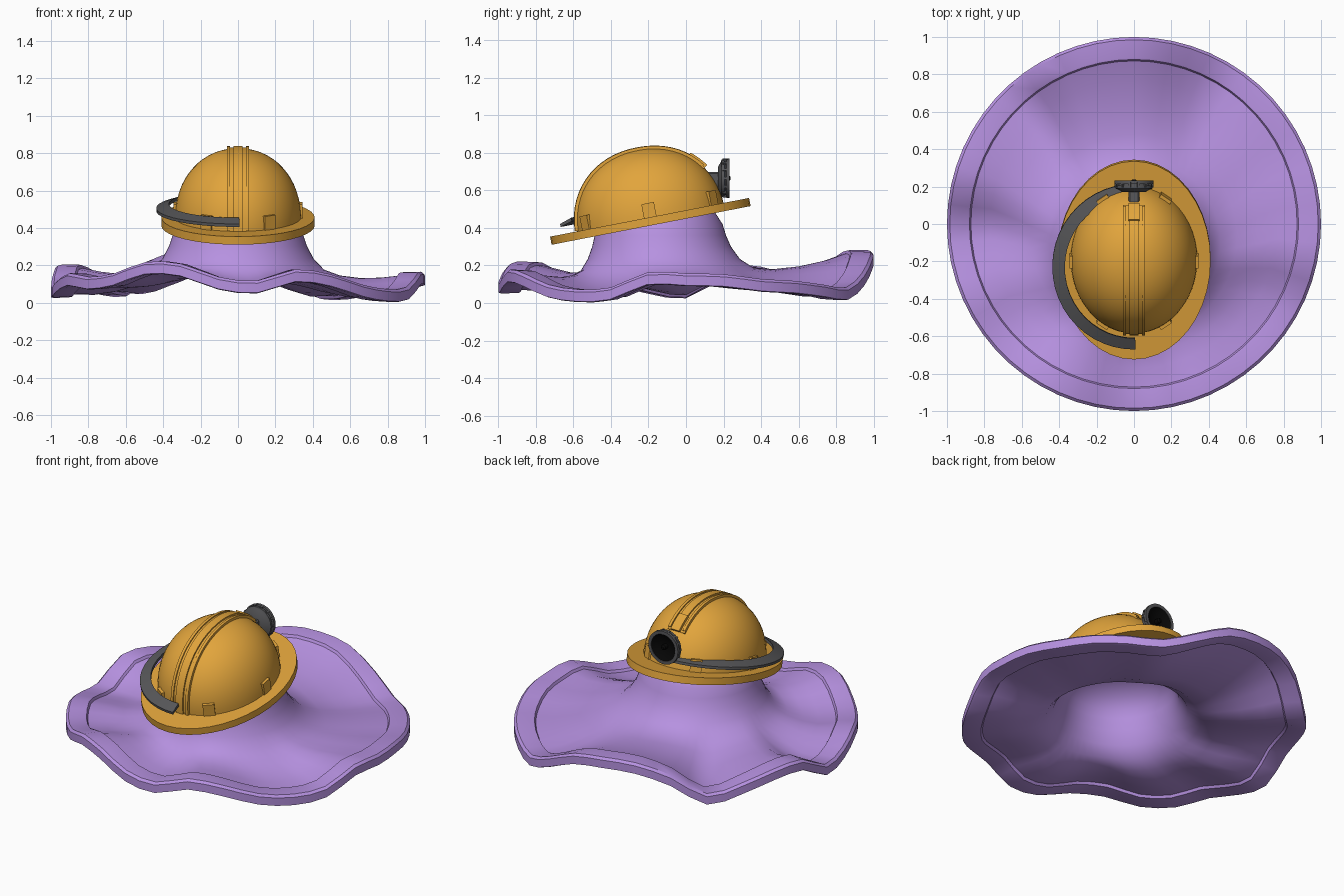
import bpy, bmesh
from math import sin, cos, pi, radians
from mathutils import Matrix, Vector

if "Cube" in bpy.data.objects:
    bpy.data.objects.remove(bpy.data.objects["Cube"])

TILT = Matrix.Translation((0, -0.19, 0.435)) @ Matrix.Rotation(radians(11), 4, 'X')


def material(name, rgb):
    m = bpy.data.materials.new(name)
    m.diffuse_color = (*rgb, 1)
    m.use_nodes = True
    m.node_tree.nodes["Principled BSDF"].inputs["Base Color"].default_value = m.diffuse_color
    return m


PURPLE = material("purple_felt", (0.47, 0.285, 0.75))
ORANGE = material("orange_shell", (0.76, 0.375, 0.045))
DARK = material("dark_grey", (0.095, 0.095, 0.1))
BLACK = material("black_inside", (0.002, 0.002, 0.002))


def finish(name, bm, mat, matrix=None, angle=35, recalc=True):
    if recalc:
        bmesh.ops.recalc_face_normals(bm, faces=bm.faces)
    me = bpy.data.meshes.new(name)
    bm.to_mesh(me)
    bm.free()
    ob = bpy.data.objects.new(name, me)
    bpy.context.collection.objects.link(ob)
    me.materials.append(mat)
    if matrix:
        ob.matrix_world = matrix
    bpy.ops.object.select_all(action='DESELECT')
    ob.select_set(True)
    bpy.context.view_layer.objects.active = ob
    bpy.ops.object.shade_smooth_by_angle(angle=radians(angle))
    return ob


def loft(rings, wrap=False, cap_start=False, cap_end=False):
    """Skin a list of closed point rings."""
    bm = bmesh.new()
    vs = [[bm.verts.new(p) for p in r] for r in rings]
    pairs = list(zip(vs, vs[1:])) + ([(vs[-1], vs[0])] if wrap else [])
    for a, b in pairs:
        n = len(a)
        for i in range(n):
            j = (i + 1) % n
            bm.faces.new((a[i], b[i], b[j], a[j]))
    if cap_start:
        bm.faces.new(vs[0])
    if cap_end:
        bm.faces.new(vs[-1][::-1])
    return bm


def ellipse(rx, ry, z, cy=0, n=30):
    return [(rx * cos(2 * pi * i / n), cy + ry * sin(2 * pi * i / n), z) for i in range(n)]


def box(name, size, matrix, mat, bevel=0.0):
    bm = bmesh.new()
    bmesh.ops.create_cube(bm, size=1, matrix=Matrix.Diagonal((*size, 1)))
    if bevel:
        bmesh.ops.bevel(bm, geom=bm.edges[:], offset=bevel, segments=1, affect='EDGES')
    return finish(name, bm, mat, matrix)


# Floppy hat: hem height every 12 degrees, starting at +x
HEM = [.09, .085, .06, .05, .03, .015, .09, .18, .21, .21, .15, .03, .075, .125, .13,
       .025, .05, .09, .07, .09, .15, .14, .07, .05, .11, .085, .03, .005, .015, .095]
# Half profile: radius, base height, share of hem height, offset above hem
OUTSIDE = [(.02, .56, 0, 0), (.18, .55, 0, 0), (.29, .49, 0, 0), (.335, .42, 0, 0),
           (.35, .36, 0, 0), (.37, .30, 0, 0), (.405, .235, 0, 0), (.46, .18, .1, .06),
           (.55, .14, .3, .06), (.66, .112, .55, .05), (.77, .1, .8, .045),
           (.872, .1, 1, .048), (.88, .1, 1, .064), (.89, .1, 1, .066),
           (.985, .1, 1, .068), (1.0, .1, 1, .054)]
INSIDE = [(1.0, .1, 1, .004), (.985, .1, 1, 0), (.89, .1, 1, .005), (.88, .1, 1, .02),
          (.77, .07, .8, .01), (.66, .08, .55, .015), (.55, .105, .3, .025),
          (.455, .145, .1, .025), (.39, .21, 0, 0), (.35, .29, 0, 0), (.33, .36, 0, 0),
          (.315, .41, 0, 0), (.27, .47, 0, 0), (.17, .53, 0, 0), (.02, .54, 0, 0)]
SEG = 60


def hem_height(i):
    """Catmull-Rom between the hem values."""
    k, odd = divmod(i, 2)
    a, b, c, d = (HEM[(k + o) % 30] for o in (-1, 0, 1, 2))
    return max(0, (9 * (b + c) - a - d) / 16) if odd else b


def hat_ring(r, z0, w, dz):
    cy = -0.14 * (1 - min(1, max(0, (r - .34) / .42)))
    return [(r * cos(2 * pi * i / SEG), cy + r * sin(2 * pi * i / SEG),
             z0 * (1 - w) + (hem_height(i) + dz) * w) for i in range(SEG)]


hat = loft([hat_ring(*p) for p in OUTSIDE + INSIDE], cap_start=True, cap_end=True)
finish("floppy_hat", hat, PURPLE, angle=40)

# Helmet shell and brim
RX, RY, RZ, CY, POW = .338, .397, .388, .004, .94


def arc(a):
    """Slightly squared quarter curve: outward and upward share."""
    c = cos(a)
    return abs(c) ** POW * (1 if c > 0 else -1), max(0, sin(a)) ** POW


shell = []
for k in range(17):
    out, up = arc(pi / 2 * (1 - k / 16))
    shell.append(ellipse(RX * out + .001, RY * out + .001, RZ * up, CY, 48))
finish("helmet_shell", loft(shell, cap_start=True), ORANGE, TILT, recalc=False)
brim = [ellipse(.32, .38, .022, CY, 40), ellipse(.41, .54, .022, 0, 40),
        ellipse(.41, .54, -.022, 0, 40), ellipse(.32, .38, -.022, CY, 40)]
finish("helmet_brim", loft(brim, wrap=True), ORANGE, TILT)


# Raised ribs running front to back over the shell
def rib(name, x0, x1, lift, a0, a1):
    rings = []
    for k in range(25):
        out, up = arc(radians(a0 + (a1 - a0) * k / 24))
        rings.append([(x, CY - (RY + d) * out, (RZ + d) * up)
                      for x, d in ((x0, -.03), (x0, lift), (x1, lift), (x1, -.03))])
    finish(name, loft(rings, cap_start=True, cap_end=True), ORANGE, TILT, 30)


rib("rib_base", -.06, .06, .004, 3, 146)
rib("rib_middle", -.025, .025, .013, 3, 144)
for side, s in (("left", -1), ("right", 1)):
    rib("rib_" + side, s * .043, s * .06, .011, 3, 144)
rib("rib_back_stop", -.03, .03, .021, 130, 146)

# Six clips around the shell
for k in range(6):
    t = k * pi / 3
    n = Vector((cos(t) / RX, sin(t) / RY, 0)).normalized()
    yaw = Matrix.Rotation(n.to_2d().angle_signed(Vector((1, 0))), 4, 'Z')
    pos = Matrix.Translation(Vector((RX * cos(t), CY + RY * sin(t), .058)) - n * .007)
    box(f"clip_{k + 1}", (.03, .068, .08), TILT @ pos @ yaw, ORANGE)

# Flat strap around the left half
band = []
for k in range(25):
    t = radians(88 + 183 * k / 24)
    band.append([(rx * cos(t), -.025 + ry * sin(t), z) for rx, ry, z in
                 ((.37, .385, .08), (.437, .45, .062), (.437, .45, .078), (.37, .385, .1))])
finish("lamp_strap", loft(band, cap_start=True, cap_end=True), DARK, TILT, 40)

# Head lamp facing backwards
LAMP = Matrix.Translation((0, 0, .665))
box("lamp_bracket", (.06, .12, .085), LAMP @ Matrix.Translation((0, .14, -.01)), DARK, .008)


def lathe_y(name, profile, mat, **caps):
    rings = [[(r * cos(2 * pi * i / 28), y, r * sin(2 * pi * i / 28)) for i in range(28)]
             for r, y in profile]
    return finish(name, loft(rings, **caps), mat, LAMP)


lathe_y("lamp_housing", [(.06, .17), (.085, .185), (.1, .19), (.1, .205), (.094, .207),
                         (.094, .213), (.105, .215), (.105, .232), (.085, .232),
                         (.08, .195)], DARK, cap_start=True, cap_end=True)
lathe_y("lamp_reflector", [(.0845, .23), (.06, .212), (.015, .203)], BLACK, cap_end=True)
lathe_y("lamp_bulb", [(.016, .202), (.016, .23), (.008, .238)], BLACK,
        cap_start=True, cap_end=True)

# Grip ridges around the lamp rim
for k in range(14):
    spin = Matrix.Rotation(2 * pi * k / 14, 4, 'Y')
    box(f"lamp_grip_{k + 1}", (.012, .03, .012),
        LAMP @ spin @ Matrix.Translation((.099, .21, 0)), DARK)
